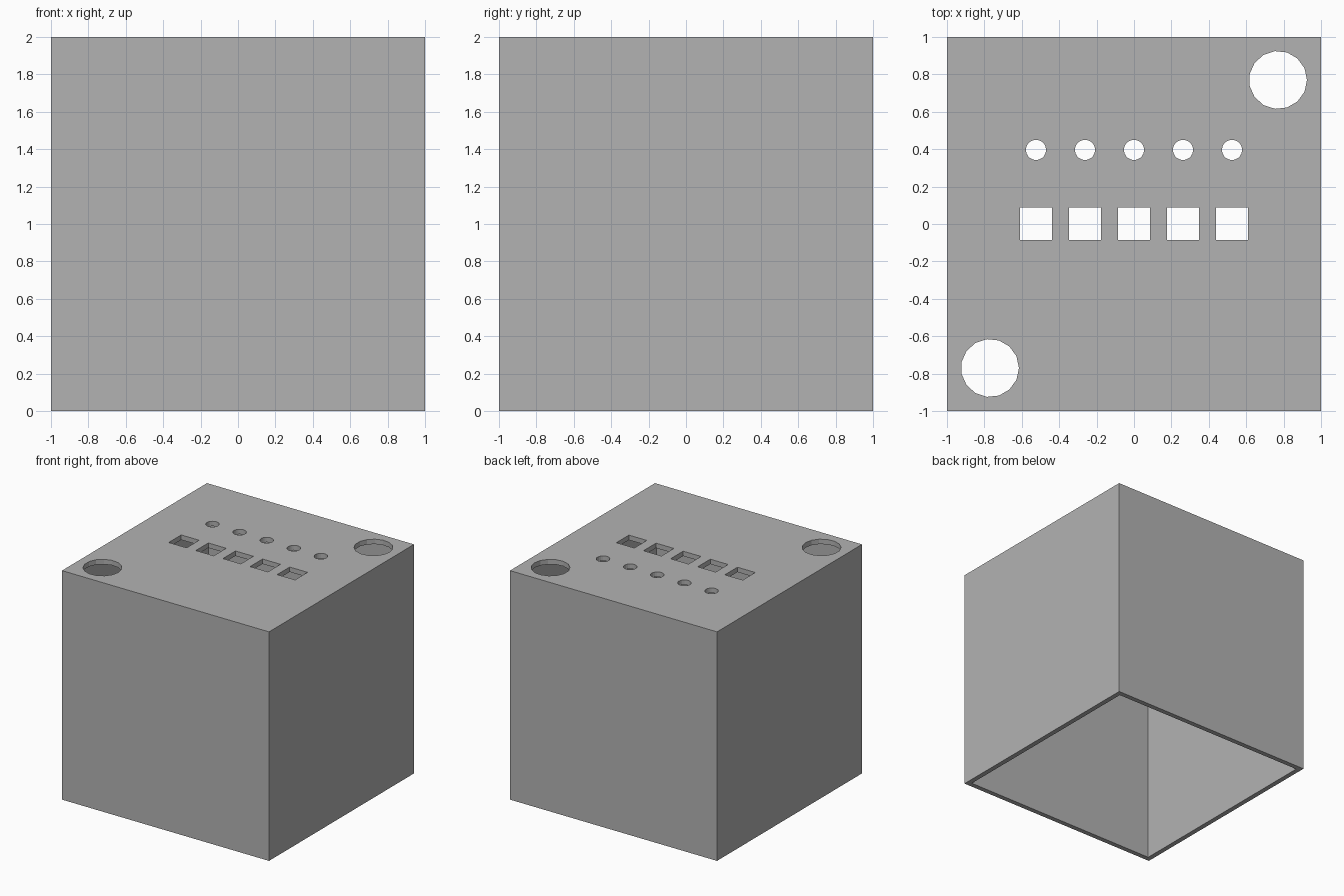
import bpy
import bmesh
from mathutils import Matrix

cube = bpy.data.objects.get("Cube")
if cube:
    bpy.data.objects.remove(cube, do_unlink=True)

WALL = 0.043
PITCH = 0.262

grey = bpy.data.materials.new("plain grey")
grey.use_nodes = True
colour = (0.45, 0.45, 0.45, 1)
grey.diffuse_color = colour
grey.node_tree.nodes["Principled BSDF"].inputs["Base Color"].default_value = colour


def add_box(bm, centre, size):
    bmesh.ops.create_cube(
        bm, size=1, matrix=Matrix.Translation(centre) @ Matrix.Diagonal((*size, 1)))


def add_cylinder(bm, x, y, radius, sides):
    bmesh.ops.create_cone(
        bm, cap_ends=True, segments=sides, radius1=radius, radius2=radius,
        depth=0.3, matrix=Matrix.Translation((x, y, 2)) @ Matrix.Rotation(-1.5707963, 4, "Z"))


def finish(bm, name):
    mesh = bpy.data.meshes.new(name)
    bm.to_mesh(mesh)
    bm.free()
    mesh.materials.append(grey)
    obj = bpy.data.objects.new(name, mesh)
    bpy.context.collection.objects.link(obj)
    return obj


# Outer block
bm = bmesh.new()
add_box(bm, (0, 0, 1), (2, 2, 2))
case = finish(bm, "open_bottom_case")

# Hollow inside, open at the bottom
bm = bmesh.new()
inner = 2 - 2 * WALL
add_box(bm, (0, 0, 1 - WALL), (inner, inner, 2))
cavity = finish(bm, "cavity_cutter")

# Lid openings: two large corner holes, a row of round and a row of square ones
bm = bmesh.new()
for side in (-1, 1):
    add_cylinder(bm, side * 0.77, side * 0.77, 0.155, 15)
for i in range(-2, 3):
    add_cylinder(bm, i * PITCH, 0.396, 0.054, 20)
    add_box(bm, (i * PITCH, 0.002, 2), (0.173, 0.173, 0.3))
holes = finish(bm, "lid_hole_cutter")

# Cut the case and discard the cutters
bpy.context.view_layer.objects.active = case
for cutter in (cavity, holes):
    cutter.hide_render = True
    mod = case.modifiers.new(cutter.name, "BOOLEAN")
    mod.operation = "DIFFERENCE"
    mod.solver = "EXACT"
    mod.object = cutter
    bpy.ops.object.modifier_apply(modifier=mod.name)
    bpy.data.objects.remove(cutter, do_unlink=True)
